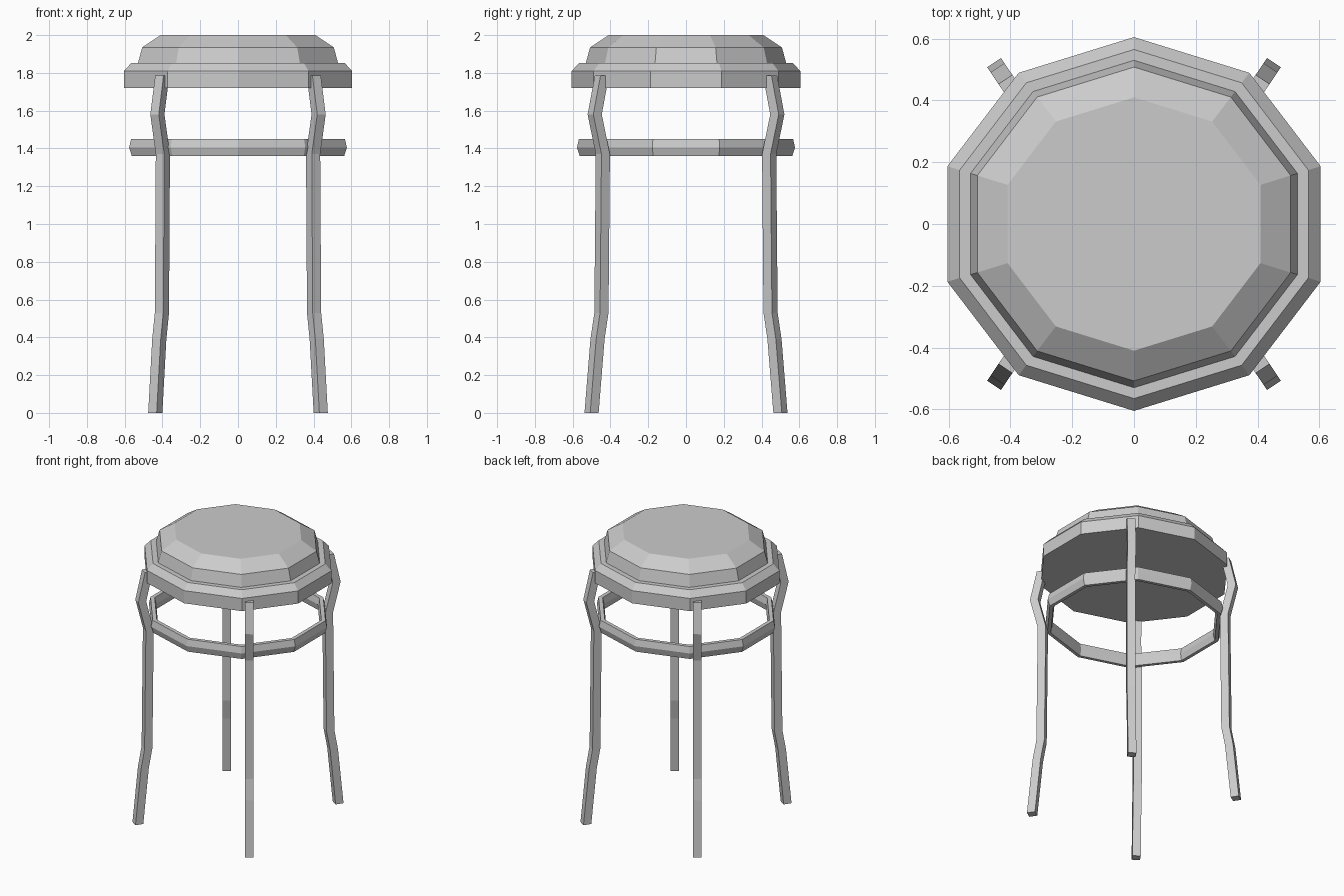
import bpy
import bmesh
from math import cos, sin, pi, radians

cube = bpy.data.objects.get("Cube")
if cube:
    bpy.data.objects.remove(cube, do_unlink=True)

grey = bpy.data.materials.new("light grey")
grey.use_nodes = True
grey.diffuse_color = (0.6, 0.6, 0.6, 1)
grey.node_tree.nodes["Principled BSDF"].inputs["Base Color"].default_value = grey.diffuse_color

SIDES = 10
STRETCH = 1.05  # the round parts are slightly wider than deep


def loft(name, sections, cap=True, closed=False):
    """Skin a list of equal-length point rings with quads."""
    bm = bmesh.new()
    rings = [[bm.verts.new(p) for p in ring] for ring in sections]
    pairs = list(zip(rings, rings[1:]))
    if closed:
        pairs.append((rings[-1], rings[0]))
    for a, b in pairs:
        n = len(a)
        for i in range(n):
            j = (i + 1) % n
            bm.faces.new((a[i], a[j], b[j], b[i]))
    if cap:
        bm.faces.new(rings[0][::-1])
        bm.faces.new(rings[-1])
    bmesh.ops.recalc_face_normals(bm, faces=bm.faces)
    mesh = bpy.data.meshes.new(name)
    bm.to_mesh(mesh)
    bm.free()
    mesh.materials.append(grey)
    obj = bpy.data.objects.new(name, mesh)
    bpy.context.collection.objects.link(obj)
    return obj


def decagon(r, z):
    angles = [pi / 2 + 2 * pi * k / SIDES for k in range(SIDES)]
    return [(STRETCH * r * cos(a), r * sin(a), z) for a in angles]


# Seat: rim with a bevelled shoulder and a raised cushion
seat_profile = [(0.605, 1.72), (0.605, 1.81), (0.565, 1.853),
                (0.53, 1.853), (0.508, 1.935), (0.41, 2.0)]
loft("seat", [decagon(r, z) for r, z in seat_profile])

# Hoop that ties the legs together
hoop_profile = [(0.563, 1.36), (0.577, 1.405), (0.567, 1.45),
                (0.54, 1.45), (0.53, 1.405), (0.54, 1.36)]
loft("leg_hoop", [decagon(r, z) for r, z in hoop_profile], cap=False, closed=True)

# Legs: square bars that bend in one upright plane, as (offset, height)
LEAN = radians(56)
HALF = 0.027
leg_path = [(0, 0), (-0.038, 0.39), (-0.063, 0.53), (-0.072, 1.37),
            (-0.02, 1.58), (-0.066, 1.785)]


def leg_section(offset, z, sx, sy):
    ux, uy = cos(LEAN), sin(LEAN)
    cx, cy = 0.438 + ux * offset, 0.5 + uy * offset
    corners = [(-HALF, -HALF), (HALF, -HALF), (HALF, HALF), (-HALF, HALF)]
    return [(sx * (cx + ux * a - uy * b), sy * (cy + uy * a + ux * b), z)
            for a, b in corners]


for side, sx in (("left", 1), ("right", -1)):
    for end, sy in (("front", -1), ("back", 1)):
        loft(f"{end}_{side}_leg", [leg_section(o, z, sx, sy) for o, z in leg_path])
